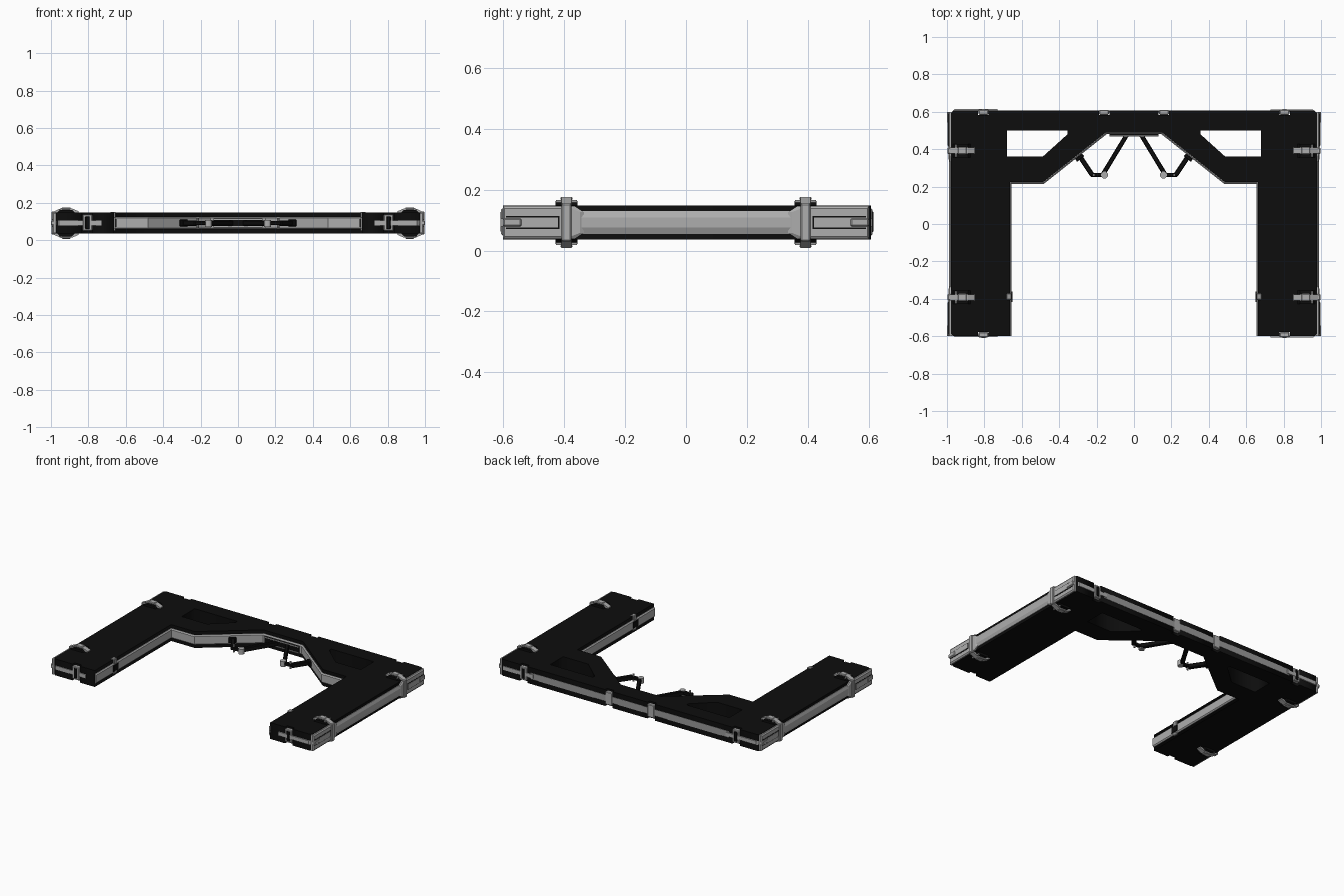
import bpy, bmesh, math
from mathutils import Vector

if "Cube" in bpy.data.objects:
    bpy.data.objects.remove(bpy.data.objects["Cube"])


def material(name, v):
    m = bpy.data.materials.new(name)
    m.diffuse_color = (v, v, v, 1)
    m.use_nodes = True
    m.node_tree.nodes["Principled BSDF"].inputs["Base Color"].default_value = m.diffuse_color
    return m


BLACK = material("black", 0.004)
LIGHT = material("light grey", 0.42)
MID = material("mid grey", 0.32)
ZC = 0.092  # mid height of the frame


def finish(name, bm, mat, bevel=0.0):
    bmesh.ops.recalc_face_normals(bm, faces=bm.faces)
    me = bpy.data.meshes.new(name)
    bm.to_mesh(me)
    bm.free()
    ob = bpy.data.objects.new(name, me)
    bpy.context.collection.objects.link(ob)
    me.materials.append(mat)
    if bevel:
        b = ob.modifiers.new("bevel", 'BEVEL')
        b.width, b.segments = bevel, 1
    return ob


def box(name, x, y, z, mat, bevel=0.0):
    """Box from (min, max) ranges."""
    bm = bmesh.new()
    bmesh.ops.create_cube(bm, size=1)
    for v in bm.verts:
        v.co = [(a + b) / 2 + c * abs(b - a) for (a, b), c in zip((x, y, z), v.co)]
    return finish(name, bm, mat, bevel)


def bar(name, a, b, width, height, mat, bevel=0.004):
    """Horizontal bar between two plan points at mid height."""
    a, b = Vector(a), Vector(b)
    d = b - a
    ob = box(name, (0, d.length), (-width / 2, width / 2), (-height / 2, height / 2), mat, bevel)
    ob.location = (a.x, a.y, ZC)
    ob.rotation_euler.z = math.atan2(d.y, d.x)
    return ob


def cylinder(name, x, y, z0, z1, r, mat):
    bm = bmesh.new()
    bmesh.ops.create_cone(bm, cap_ends=True, segments=16, radius1=r, radius2=r, depth=z1 - z0)
    ob = finish(name, bm, mat)
    ob.location = (x, y, (z0 + z1) / 2)
    return ob


def prism_xz(name, pts, y0, y1, mat):
    """Profile in x/z extruded along y."""
    bm = bmesh.new()
    f = bm.faces.new([bm.verts.new((x, y0, z)) for x, z in pts])
    ext = bmesh.ops.extrude_face_region(bm, geom=[f])["geom"]
    bmesh.ops.translate(bm, vec=(0, y1 - y0, 0),
                        verts=[g for g in ext if isinstance(g, bmesh.types.BMVert)])
    return finish(name, bm, mat)


def sweep(name, path, prof, mat):
    """Sweep (outset, z) profile along an open plan path, mitred; outset is to the right."""
    bm = bmesh.new()
    p = [Vector(q) for q in path]
    dirs = [(b - a).normalized() for a, b in zip(p, p[1:])]
    rings = []
    for i, q in enumerate(p):
        n0, n1 = [Vector((d.y, -d.x)) for d in (dirs[max(i - 1, 0)], dirs[min(i, len(dirs) - 1)])]
        m = (n0 + n1) / (1 + n0.dot(n1))
        rings.append([bm.verts.new((q.x + m.x * o, q.y + m.y * o, z)) for o, z in prof])
    n = len(prof)
    for r, s in zip(rings, rings[1:]):
        for i in range(n):
            bm.faces.new((r[i], r[(i + 1) % n], s[(i + 1) % n], s[i]))
    bm.faces.new(rings[0])
    bm.faces.new(rings[-1])
    return finish(name, bm, mat)


def mirror_x(pts):
    return pts + [(-x, y) for x, y in reversed(pts)]


def notch(x, y, s, d):
    """Edge notch centred at x, walked in direction s, cut d deep."""
    w = 0.028
    return [(x - s * w, y), (x - s * w, y + d), (x + s * w, y + d), (x + s * w, y)]


# U-shaped body plate with two window openings and latch notches
BACK, FRONT, D = 0.606, -0.6, 0.022
inner = [(0.664, FRONT), (0.664, 0.225), (0.485, 0.225), (0.15, 0.49)]
half = (notch(0.16, BACK, 1, -D) + notch(0.805, BACK, 1, -D)
        + [(0.965, BACK), (0.978, BACK - 0.013), (0.978, FRONT + 0.013), (0.965, FRONT)]
        + notch(0.805, FRONT, -1, D) + inner)
window = [(0.355, 0.50), (0.678, 0.50), (0.678, 0.36), (0.488, 0.36), (0.355, 0.48)]
cu = bpy.data.curves.new("body_frame", 'CURVE')
cu.dimensions, cu.fill_mode, cu.extrude = '2D', 'BOTH', 0.056
for loop in (mirror_x(half), window, [(-x, y) for x, y in window]):
    sp = cu.splines.new('POLY')
    sp.points.add(len(loop) - 1)
    for pt, (x, y) in zip(sp.points, loop):
        pt.co = (x, y, 0, 1)
    sp.use_cyclic_u = True
cu.materials.append(BLACK)
body = bpy.data.objects.new("body_frame", cu)
bpy.context.collection.objects.link(body)
body.location.z = ZC
bpy.context.view_layer.objects.active = body
body.select_set(True)
bpy.ops.object.convert(target='MESH')


def band(out, outer, core):
    """Chamfered trim profile around mid height."""
    return [(-0.004, ZC - outer), (out * 0.3, ZC - outer), (out, ZC - core),
            (out, ZC + core), (out * 0.3, ZC + outer), (-0.004, ZC + outer)]


# Edge trims: inner opening, back edge
inner_path = [(x, y) for x, y in mirror_x(inner)]
sweep("inner_trim", inner_path[::-1], band(0.010, 0.033, 0.026), LIGHT)
box("back_trim", (-0.75, 0.75), (BACK - 0.01, BACK + 0.002), (ZC - 0.022, ZC + 0.022), MID)

# Centre mount between the folding arms
box("arm_mount", (-0.13, 0.13), (0.472, 0.492), (ZC - 0.024, ZC + 0.024), BLACK)
for z in (ZC - 0.02, ZC + 0.02):
    box("mount_rail", (-0.13, 0.13), (0.468, 0.474), (z - 0.003, z + 0.003), LIGHT)

for s in (-1, 1):
    # Outer side trim between corner guards
    side = [(s * 0.978, -0.36), (s * 0.978, 0.36)]
    sweep("side_trim", side if s > 0 else side[::-1], band(0.012, 0.037, 0.017), LIGHT)

    # Folding arms with joint
    bar("inner_arm", (s * 0.035, 0.482), (s * 0.168, 0.262), 0.024, 0.03, BLACK)
    bar("arm_joint", (s * 0.155, 0.263), (s * 0.232, 0.263), 0.022, 0.022, BLACK)
    bar("outer_arm", (s * 0.222, 0.26), (s * 0.29, 0.362), 0.026, 0.03, BLACK)
    bar("arm_bracket", (s * 0.272, 0.37), (s * 0.31, 0.34), 0.02, 0.036, BLACK)
    cylinder("joint_knob", s * 0.158, 0.262, ZC - 0.02, ZC + 0.016, 0.019, LIGHT)
    cylinder("joint_pin", s * 0.215, 0.262, ZC - 0.026, ZC + 0.026, 0.006, LIGHT)

    # Latch on the inside of each leg
    box("inner_latch", (s * 0.655, s * 0.682), (-0.405, -0.372), (0.05, 0.152), MID, 0.003)
    box("inner_latch_pad", (s * 0.65, s * 0.672), (-0.418, -0.36), (0.07, 0.115), BLACK, 0.003)

    # Back edge latch
    box("back_latch", (s * 0.134, s * 0.186), (BACK - D, BACK + 0.004), (0.05, 0.138), LIGHT, 0.004)

    for t in (-1, 1):
        edge = BACK if t > 0 else FRONT

        # Corner guard plate on the side, tapered toward the middle
        bm = bmesh.new()
        rings = []
        for x, g in ((0.972, 0.0), (0.986, 0.0), (0.992, 0.012)):
            zs = 0.054 - g * 0.7
            shape = [(0.335 + g, 0.034), (0.365 + g, zs), (0.60 - g * 0.4, zs)]
            loop = shape + [(y, -z) for y, z in reversed(shape)]
            rings.append([bm.verts.new((s * x, t * y, ZC + z)) for y, z in loop])
        for a, b in zip(rings, rings[1:]):
            for i in range(6):
                bm.faces.new((a[i], a[(i + 1) % 6], b[(i + 1) % 6], b[i]))
        bm.faces.new(rings[0])
        bm.faces.new(rings[-1])
        finish("corner_guard", bm, LIGHT)
        box("guard_groove", (s * 0.985, s * 0.9935), (t * 0.415, t * 0.59), (ZC - 0.021, ZC + 0.021), BLACK)
        box("guard_rib", (s * 0.985, s * 0.996), (t * 0.42, t * 0.592), (ZC - 0.017, ZC + 0.017), LIGHT)

        # Narrow bumper strip wrapping around the corner
        e = abs(edge)
        path = [(s * 0.975, t * 0.54), (s * 0.975, t * (e - 0.02)), (s * 0.955, t * e), (s * 0.73, t * e)]
        prof = [(o, ZC + z) for o, z in ((-0.005, -0.013), (0.008, -0.013), (0.008, 0.013), (-0.005, 0.013))]
        if s * t > 0:
            path = path
        else:
            path = path[::-1]
        sweep("corner_bumper", path if s * t < 0 else path[::-1], prof, LIGHT)
        box("bumper_end", (s * 0.97, s * 1.0), (t * 0.54, t * 0.6), (ZC - 0.013, ZC + 0.013), LIGHT, 0.004)

        # End latch filling the notch
        box("end_latch", (s * 0.779, s * 0.831), (edge - t * D, edge + t * 0.006), (0.05, 0.138), LIGHT, 0.004)
        box("end_latch_pad", (s * 0.793, s * 0.817), (edge - t * D, edge + t * 0.009), (0.06, 0.128), BLACK, 0.003)

        # Strap clamp: black saddle blocks, grey strap over, under and outside
        y = t * 0.392
        for k in (-1, 1):
            saddle = [(0.868, 0.05), (0.888, 0.071), (0.95, 0.071), (0.974, 0.05)]
            prism_xz("strap_saddle", [(s * x, ZC + k * z) for x, z in saddle], y - 0.036, y + 0.036, BLACK)
            strap = [(0.852, 0.056), (0.852, 0.063), (0.888, 0.078), (0.945, 0.08), (0.985, 0.062), (0.985, 0.05)]
            prism_xz("strap_end", [(s * x, ZC + k * z) for x, z in strap], y - 0.016, y + 0.016, LIGHT)
            box("strap_button", (s * 0.895, s * 0.942), (y - 0.02, y + 0.02),
                (ZC + k * 0.072, ZC + k * 0.084), LIGHT, 0.004)
            box("strap_hook", (s * 0.948, s * 0.956), (y - 0.034, y + 0.034),
                (ZC + k * 0.055, ZC + k * 0.074), MID)
        box("strap_side", (s * 0.978, s * 0.998), (y - 0.017, y + 0.017), (ZC - 0.062, ZC + 0.062), LIGHT, 0.005)
